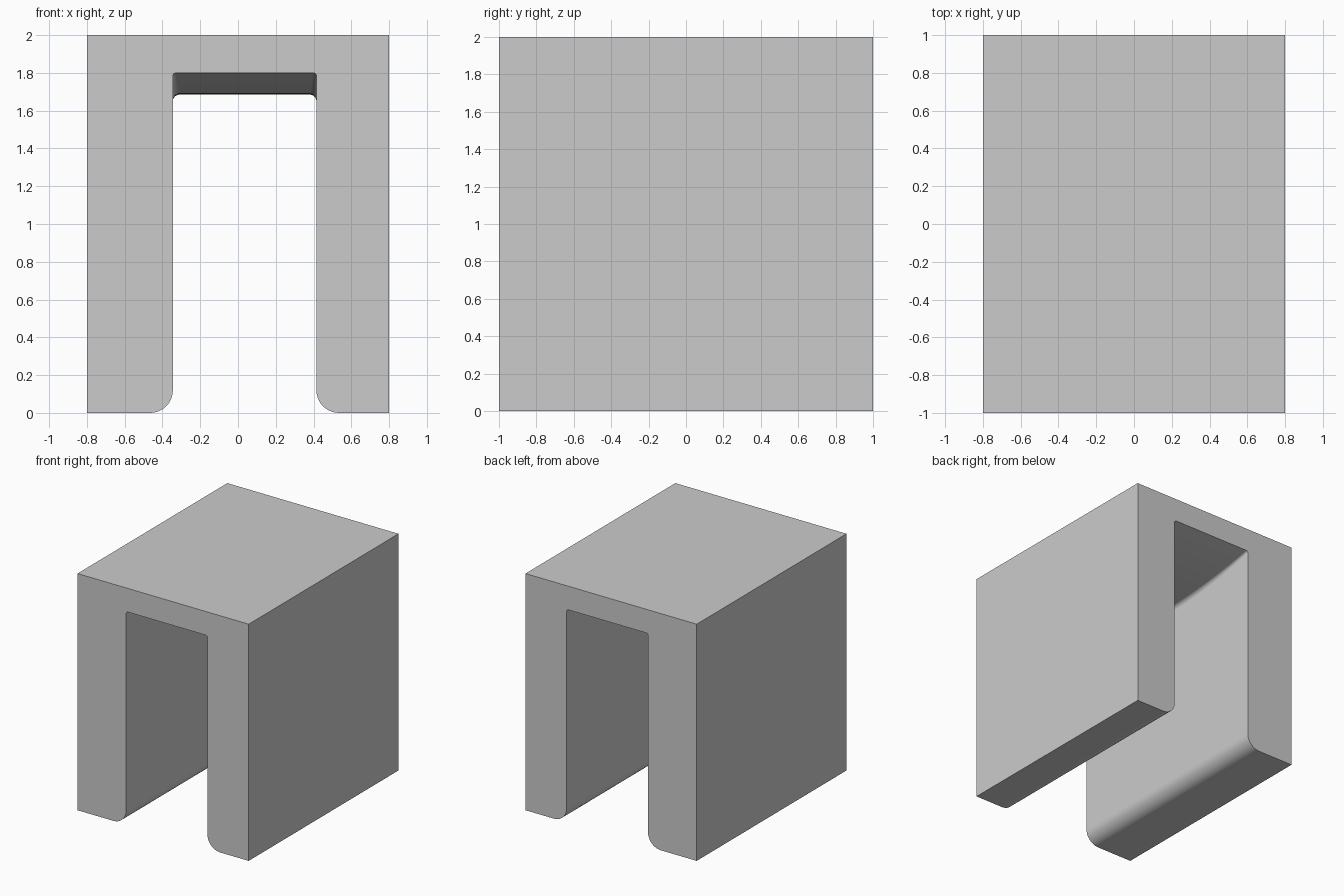
import bpy, bmesh
from math import sin, cos, pi, sqrt

if "Cube" in bpy.data.objects:
    bpy.data.objects.remove(bpy.data.objects["Cube"], do_unlink=True)

HALF_W, HALF_D, TOP = 0.8, 1.0, 2.0     # outer block
LEFT, RIGHT = -0.345, 0.415             # channel walls
CEILING, SAG = 1.80, 0.115              # channel roof, bowed down at mid depth
FOOT_R = 0.12                           # rounding of the channel mouth
STEPS, SLICES = 10, 32

grey = bpy.data.materials.new("grey")
grey.use_nodes = True
colour = (0.6, 0.6, 0.6, 1)
grey.diffuse_color = colour
grey.node_tree.nodes["Principled BSDF"].inputs["Base Color"].default_value = colour


def arc(cx, cz, r, start, end):
    """Points on a circular arc, angles in quarter turns."""
    angles = [(start + (end - start) * i / STEPS) * pi / 2 for i in range(STEPS + 1)]
    return [(cx + r * cos(a), cz + r * sin(a)) for a in angles]


def section(y):
    """Arch cross-section at depth y."""
    radius = (HALF_D ** 2 + SAG ** 2) / (2 * SAG)
    dip = SAG - (radius - sqrt(radius ** 2 - y ** 2))
    roof = CEILING - dip
    r = 0.016 + 0.02 * dip / SAG
    pts = [(-HALF_W, 0), (-HALF_W, TOP), (HALF_W, TOP), (HALF_W, 0)]
    pts += arc(RIGHT + FOOT_R, FOOT_R, FOOT_R, 3, 2)
    pts += arc(RIGHT - r, roof - r, r, 0, 1)
    pts += arc(LEFT + r, roof - r, r, 1, 2)
    pts += arc(LEFT - FOOT_R, FOOT_R, FOOT_R, 0, -1)
    return pts


# Loft the sections from front to back and cap both ends
bm = bmesh.new()
rings = []
for i in range(SLICES + 1):
    y = HALF_D * (2 * i / SLICES - 1)
    rings.append([bm.verts.new((x, y, z)) for x, z in section(y)])
for a, b in zip(rings, rings[1:]):
    for j in range(len(a)):
        k = (j + 1) % len(a)
        bm.faces.new((a[j], a[k], b[k], b[j]))
bm.faces.new(rings[0])
bm.faces.new(rings[-1])
bmesh.ops.recalc_face_normals(bm, faces=bm.faces[:])

mesh = bpy.data.meshes.new("arched_block")
bm.to_mesh(mesh)
bm.free()
mesh.materials.append(grey)
block = bpy.data.objects.new("arched_block", mesh)
bpy.context.collection.objects.link(block)

# Smooth the rounded parts, keep flat faces flat
bpy.ops.object.select_all(action='DESELECT')
block.select_set(True)
bpy.context.view_layer.objects.active = block
bpy.ops.object.shade_smooth_by_angle(angle=pi / 6)
weighted = block.modifiers.new("weighted_normals", 'WEIGHTED_NORMAL')
weighted.keep_sharp = True
